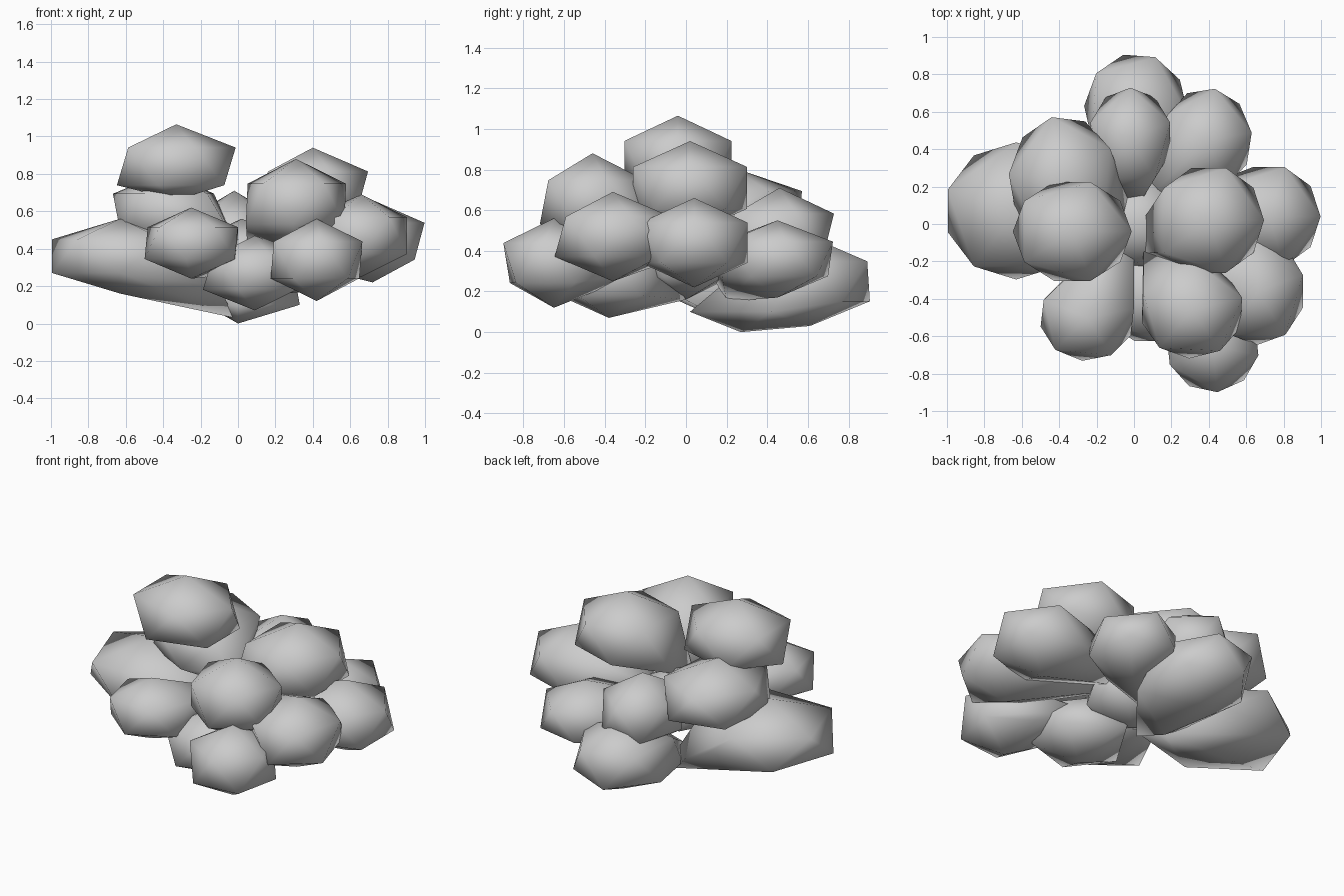
import bpy, bmesh, math

if "Cube" in bpy.data.objects:
    bpy.data.objects.remove(bpy.data.objects["Cube"])

CORE = (0.0, 0.06, 0.40)


def lobe(name, centre, radii, turn=0, necks=(CORE,), flat=False):
    """Squashed low-poly ball wrapped together with neck points at the heart of the bush."""
    bm = bmesh.new()
    bmesh.ops.create_icosphere(bm, subdivisions=1, radius=1.0)
    a = math.radians(turn)
    points = []
    for v in bm.verts:
        x = v.co.x * math.cos(a) - v.co.y * math.sin(a)
        y = v.co.x * math.sin(a) + v.co.y * math.cos(a)
        if not (flat and v.co.z < -0.9):
            points.append([c + r * p for c, r, p in zip(centre, radii, (x, y, v.co.z))])
    bm.clear()
    for p in points + list(necks):
        bm.verts.new(p)
    bmesh.ops.convex_hull(bm, input=bm.verts[:])
    loose = [v for v in bm.verts if not v.link_faces]
    bmesh.ops.delete(bm, geom=loose, context='VERTS')
    bmesh.ops.recalc_face_normals(bm, faces=bm.faces[:])
    for f in bm.faces:
        f.smooth = True
    me = bpy.data.meshes.new(name)
    bm.to_mesh(me)
    bm.free()
    ob = bpy.data.objects.new(name, me)
    bpy.context.collection.objects.link(ob)
    return ob


# heart of the bush
lobe("core", (0.02, 0.0, 0.36), (0.30, 0.28, 0.20), 10, ())

# upper lobes
lobe("top_left_lobe", (-0.33, -0.04, 0.84), (0.355, 0.31, 0.225), 0, [(-0.33, 0.08, 0.66)], True)
lobe("top_right_lobe", (0.40, 0.02, 0.71), (0.33, 0.33, 0.23), 0,
     [(0.06, 0.04, 0.52), (0.05, -0.15, 0.45)])
lobe("front_upper_lobe", (0.31, -0.46, 0.64), (0.31, 0.29, 0.24), 15,
     [(0.05, -0.1, 0.42), (0.3, -0.1, 0.5)])
lobe("back_left_upper_lobe", (-0.38, 0.23, 0.60), (0.325, 0.39, 0.21), 30, [CORE, (-0.05, 0.0, 0.5)])
lobe("back_upper_lobe", (-0.02, 0.46, 0.48), (0.25, 0.30, 0.23), 18)

# side lobes
lobe("left_lobe", (-0.63, 0.07, 0.36), (0.43, 0.41, 0.20), 18,
     [(-0.02, 0.24, 0.03), (-0.1, -0.08, 0.2)])
lobe("front_left_lobe", (-0.25, -0.50, 0.43), (0.285, 0.26, 0.19), 12, [CORE, (-0.15, -0.1, 0.25)])
lobe("front_right_lobe", (0.42, -0.65, 0.34), (0.28, 0.28, 0.22), -12, [(0.2, -0.2, 0.3)])
lobe("right_front_lobe", (0.66, -0.36, 0.47), (0.285, 0.32, 0.22), 18, [CORE, (0.8, -0.1, 0.44)])
lobe("right_lobe", (0.72, 0.04, 0.44), (0.31, 0.31, 0.22), 0)
lobe("back_right_lobe", (0.39, 0.45, 0.36), (0.27, 0.31, 0.19), 8, [CORE, (0.05, 0.2, 0.15)])

# lower lobes
lobe("back_base_lobe", (0.01, 0.61, 0.25), (0.31, 0.34, 0.22), -4,
     [(0.0, 0.27, 0.0), (0.33, 0.42, 0.1), (-0.15, 0.25, 0.1), (0.0, 0.02, 0.1)])
lobe("front_base_lobe", (0.09, -0.38, 0.27), (0.31, 0.29, 0.20), 0, [(0.05, 0.0, 0.16)])
